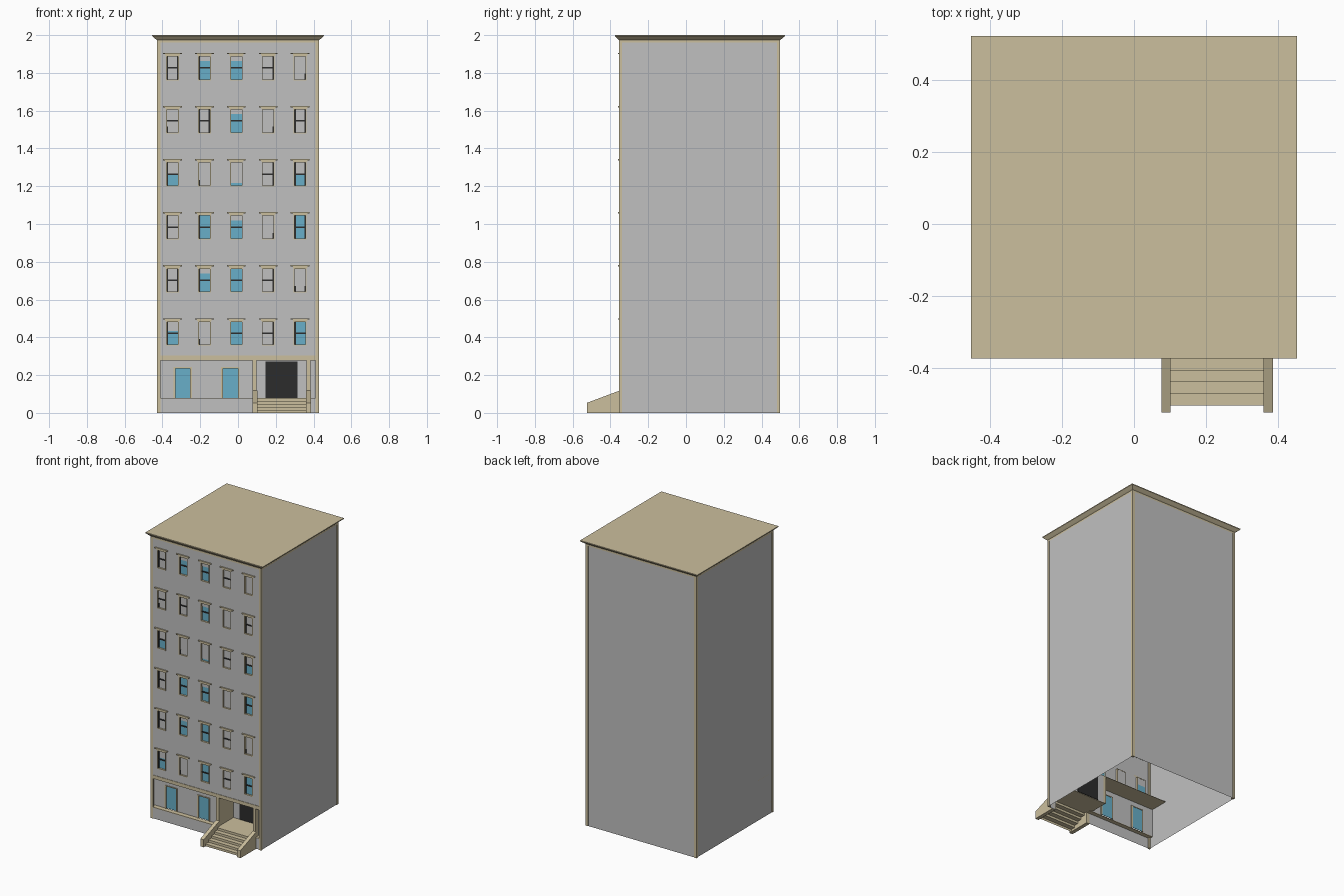
import bpy, bmesh

cube = bpy.data.objects.get("Cube")
if cube:
    bpy.data.objects.remove(cube)


def material(name, rgb):
    m = bpy.data.materials.new(name)
    m.use_nodes = True
    m.diffuse_color = (*rgb, 1)
    m.node_tree.nodes["Principled BSDF"].inputs["Base Color"].default_value = (*rgb, 1)
    return m


GREY = material("grey wall", (0.53, 0.53, 0.53))
TAN = material("tan stone", (0.60, 0.52, 0.34))
BLUE = material("blue glass", (0.14, 0.43, 0.58))
BLACK = material("black", (0.025, 0.025, 0.025))


def finish(bm, name, mat):
    mesh = bpy.data.meshes.new(name)
    bm.to_mesh(mesh)
    bm.free()
    mesh.materials.append(mat)
    obj = bpy.data.objects.new(name, mesh)
    bpy.context.collection.objects.link(obj)
    return obj


def boxes(name, mat, spans):
    """One object made of boxes, each given as x0, x1, y0, y1, z0, z1."""
    bm = bmesh.new()
    for x0, x1, y0, y1, z0, z1 in spans:
        for v in bmesh.ops.create_cube(bm, size=1)["verts"]:
            v.co = (x1 if v.co.x > 0 else x0, y1 if v.co.y > 0 else y0,
                    z1 if v.co.z > 0 else z0)
    return finish(bm, name, mat)


def sheet(name, mat, quads):
    bm = bmesh.new()
    for quad in quads:
        bm.faces.new([bm.verts.new(p) for p in quad])
    return finish(bm, name, mat)


def pierced_wall(name, mat, y, x0, x1, z0, z1, holes):
    """Flat wall facing -y with rectangular holes."""
    xs = sorted({x0, x1, *[v for h in holes for v in h[:2]]})
    zs = sorted({z0, z1, *[v for h in holes for v in h[2:]]})
    quads = []
    for a, b in zip(xs, xs[1:]):
        for c, d in zip(zs, zs[1:]):
            mx, mz = (a + b) / 2, (c + d) / 2
            if not any(h[0] < mx < h[1] and h[2] < mz < h[3] for h in holes):
                quads.append([(a, y, c), (b, y, c), (b, y, d), (a, y, d)])
    return sheet(name, mat, quads)


def extrude_x(name, mat, profile, x0, x1):
    """Closed side profile of (y, z) points extruded along x."""
    bm = bmesh.new()
    face = bm.faces.new([bm.verts.new((x0, y, z)) for y, z in profile])
    new = bmesh.ops.extrude_face_region(bm, geom=[face])["geom"]
    for v in new:
        if isinstance(v, bmesh.types.BMVert):
            v.co.x = x1
    bmesh.ops.recalc_face_normals(bm, faces=bm.faces)
    return finish(bm, name, mat)


W, F, B, TOP = 0.425, -0.352, 0.494, 1.99      # half width, front, back, wall top
SILL, HEAD, BACK = 0.08, 0.28, -0.19           # ground floor levels, porch depth
PL, PR = 0.098, 0.363                          # porch opening

# Side and back walls, open at the base
sheet("side_and_back_walls", GREY, [
    [(W, F, 0), (W, B, 0), (W, B, TOP), (W, F, TOP)],
    [(W, B, 0), (-W, B, 0), (-W, B, TOP), (W, B, TOP)],
    [(-W, B, 0), (-W, F, 0), (-W, F, TOP), (-W, B, TOP)]])

# Upper windows: share of blue glass, then black marks
# l/r full side lines, m middle bar, s/t short left/right lines
rows = ["6lm 0s 10m 0mr 10lm", "0lmr 8lm 10m 0mr 0st", "0lm 10lm 8m 0t 10lmr",
        "5lm 0s 1 0mr 5mlr", "0sm 0lmr 8m 0t 0lmr", "0lmr 8lm 8m 0mr 0t"]
holes, frames, glass, blinds, bars, lintels = [], [], [], [], [], []
HW, H, T = 0.034, 0.131, 0.005
for r, row in enumerate(rows):
    z = 0.356 + r * 0.281
    for c, spec in enumerate(row.split()):
        x = -0.347 + c * 0.169
        x0, x1, z1 = x - HW, x + HW, z + H
        holes.append((x0, x1, z, z1))
        # Frame around the opening
        for a, b, p, q in [(x0, x0 + T, z, z1), (x1 - T, x1, z, z1),
                           (x0, x1, z, z + T), (x0, x1, z1 - T, z1)]:
            frames.append((a, b, F - 0.002, F + 0.014, p, q))
        # Stepped lintel
        lintels.append((x - 0.039, x + 0.039, F - 0.003, F, z1, z1 + 0.007))
        lintels.append((x - 0.05, x + 0.05, F - 0.008, F, z1 + 0.007, z1 + 0.014))
        # Glass with a blind drawn over its upper part
        a, b, p, q = x0 + T, x1 - T, z + T, z1 - T
        marks = spec.lstrip("0123456789")
        share = int(spec[:len(spec) - len(marks)]) / 10
        split = p + (q - p) * share
        if share > 0:
            glass.append((a, b, F + 0.011, F + 0.013, p, split))
        if share < 1:
            blinds.append((a, b, F + 0.010, F + 0.013, split, q))
        # Black sash lines
        y0, y1, m = F + 0.006, F + 0.012, (p + q) / 2
        sash = {"l": (a, a + 0.006, p, q), "r": (b - 0.006, b, p, q),
                "m": (a, b, m - 0.004, m + 0.004),
                "s": (a, a + 0.006, p, p + 0.03), "t": (b - 0.006, b, p, p + 0.03)}
        for k in marks:
            a2, b2, p2, q2 = sash[k]
            bars.append((a2, b2, y0, y1, p2, q2))
pierced_wall("upper_front_wall", GREY, F, -W, W, HEAD, TOP, holes)
boxes("window_frames", TAN, frames)
boxes("window_lintels", TAN, lintels)
boxes("window_glass", BLUE, glass)
boxes("window_blinds", GREY, blinds)
boxes("window_sash_bars", BLACK, bars)

# Ground floor: low wall, recessed shopfront and its two tall windows
sheet("low_front_wall", GREY, [
    [(a, F, 0), (b, F, 0), (b, F, SILL), (a, F, SILL)] for a, b in [(-W, PL), (PR, W)]])
S = F + 0.03
shop = [(x - 0.049, x + 0.049, SILL, 0.242) for x in (-0.292, -0.04)]
pierced_wall("shopfront_wall", GREY, S, -W, PL, SILL, HEAD, shop)
pierced_wall("right_recess_wall", GREY, S, PR, W, SILL, HEAD, [])
boxes("shop_glass", BLUE, [(a, b, S + 0.004, S + 0.006, c, d) for a, b, c, d in shop])
boxes("shop_window_frames", TAN, [
    (p, q, S - 0.004, S + 0.008, e, f) for a, b, c, d in shop
    for p, q, e, f in [(a, a + 0.01, c, d), (b - 0.01, b, c, d), (a, b, d - 0.006, d)]])
boxes("shop_ledges", TAN, [(a, b, F - 0.003, S, SILL - 0.004, SILL)
                           for a, b in [(-W, PL), (PR, W)]])
boxes("street_band", TAN, [(-W, W, F - 0.003, F, HEAD, HEAD + 0.024)])
boxes("ground_floor_ceiling", TAN, [(-W, W, F, BACK, HEAD - 0.002, HEAD)])

# Entrance porch
boxes("porch_piers", TAN, [(PL - 0.021, PL, F, BACK, SILL, HEAD),
                           (PR, PR + 0.021, F, BACK, SILL, HEAD)])
boxes("porch_floor", TAN, [(PL, PR, F, BACK, SILL - 0.003, SILL)])
door = (0.146, 0.315, SILL, 0.273)
pierced_wall("porch_back_wall", GREY, BACK, PL, PR, SILL, HEAD, [door])
boxes("door", BLACK, [(door[0], door[1], BACK - 0.002, BACK + 0.004, door[2], door[3])])

# Stair treads and risers as a folded sheet
steps, rise, run, y = [], 0.016, 0.0325, -0.505
for i in range(5):
    z, y2 = i * rise, (F if i == 4 else y + run)
    steps.append([(PL, y, z), (PR, y, z), (PR, y, z + rise), (PL, y, z + rise)])
    steps.append([(PL, y, z + rise), (PR, y, z + rise), (PR, y2, z + rise), (PL, y2, z + rise)])
    y = y2
sheet("stairs", TAN, steps)

# Sloped walls beside the stairs
for name, x in [("stair_wall_inner", PL - 0.022), ("stair_wall_outer", PR - 0.002)]:
    extrude_x(name, TAN, [(-0.525, 0), (F, 0), (F, 0.118), (-0.525, 0.053)], x, x + 0.026)

# Corner strips
boxes("corner_strips", TAN, [
    (min(s * 0.411, s * 0.429), max(s * 0.411, s * 0.429), y0, y0 + 0.016, 0, 1.97)
    for s in (-1, 1) for y0 in (F - 0.004, B - 0.012)])

# Flared cornice and flat roof
bm = bmesh.new()
rings = []
for off, z in [(0.004, 1.962), (0.004, 1.974), (0.01, 1.978), (0.029, 1.994), (0.029, 2.0)]:
    x, y0, y1 = W + off, F - off * 0.8, B + off
    rings.append([bm.verts.new(p) for p in
                  [(-x, y0, z), (x, y0, z), (x, y1, z), (-x, y1, z)]])
for low, high in zip(rings, rings[1:]):
    for i in range(4):
        j = (i + 1) % 4
        bm.faces.new([low[i], low[j], high[j], high[i]])
bm.faces.new(rings[-1])
finish(bm, "cornice_and_roof", TAN)
